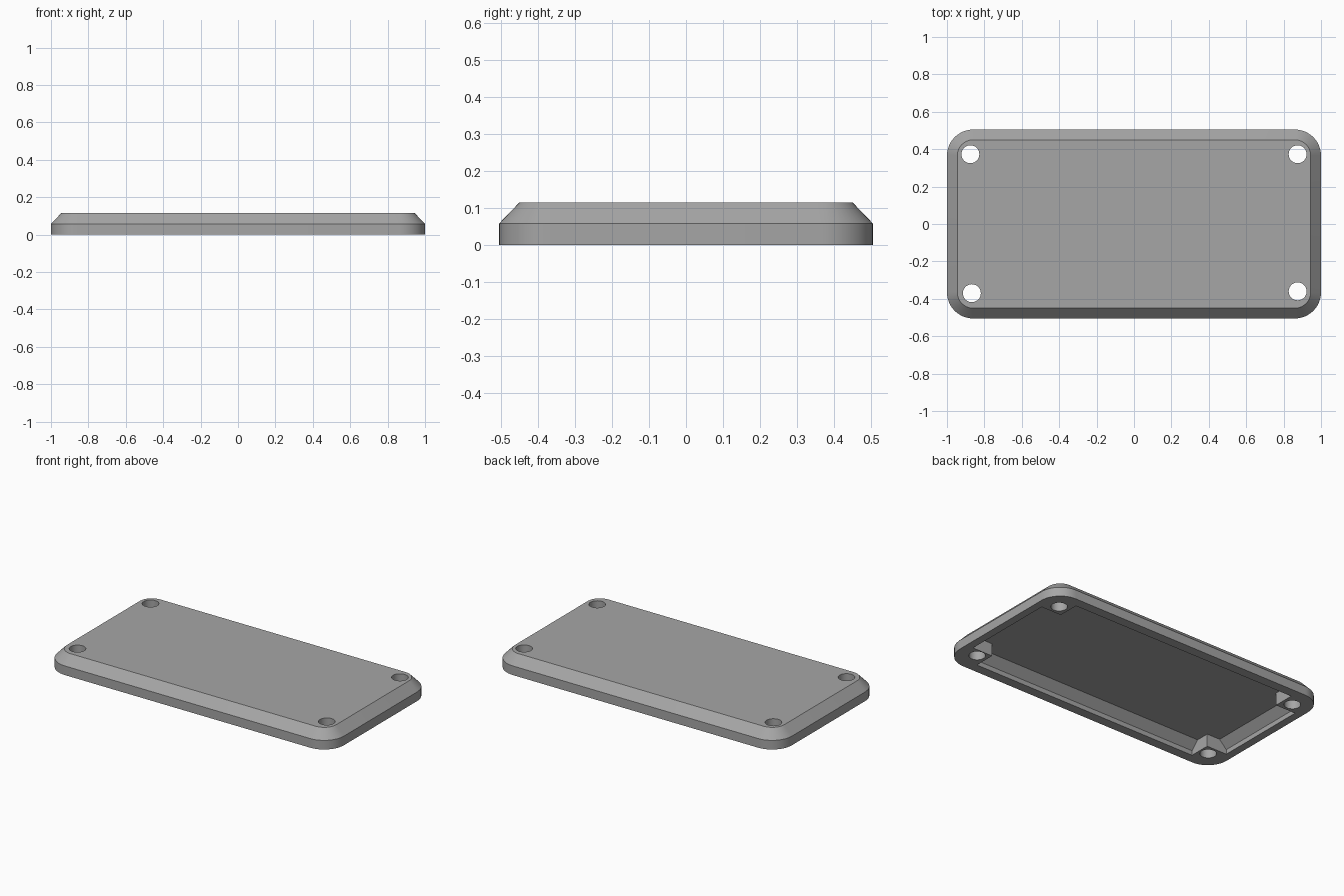
import bpy, bmesh, math

if "Cube" in bpy.data.objects:
    bpy.data.objects.remove(bpy.data.objects["Cube"])

grey = bpy.data.materials.new("mid grey")
grey.diffuse_color = (0.38, 0.38, 0.38, 1)
grey.use_nodes = True
grey.node_tree.nodes["Principled BSDF"].inputs["Base Color"].default_value = grey.diffuse_color


def add_object(name, bm):
    mesh = bpy.data.meshes.new(name)
    bmesh.ops.recalc_face_normals(bm, faces=bm.faces)
    bm.to_mesh(mesh)
    bm.free()
    mesh.materials.append(grey)
    obj = bpy.data.objects.new(name, mesh)
    bpy.context.collection.objects.link(obj)
    return obj


def outline(hx, hy, r, steps):
    """Rounded rectangle; a radius of zero gives a plain rectangle."""
    pts = []
    for q, (sx, sy) in enumerate([(1, 1), (-1, 1), (-1, -1), (1, -1)]):
        for i in range(steps + 1):
            a = (q + (i / steps if steps else 0)) * math.pi / 2
            pts.append((sx * (hx - r) + r * math.cos(a),
                        sy * (hy - r) + r * math.sin(a)))
    return pts


def loft(name, levels, steps):
    """Stack outlines (half x, half y, radius, z) into a closed solid."""
    bm = bmesh.new()
    rings = [[bm.verts.new((x, y, z)) for x, y in outline(hx, hy, r, steps)]
             for hx, hy, r, z in levels]
    for low, high in zip(rings, rings[1:]):
        n = len(low)
        for i in range(n):
            j = (i + 1) % n
            bm.faces.new((low[i], low[j], high[j], high[i]))
    bm.faces.new(rings[0])
    bm.faces.new(rings[-1])
    return add_object(name, bm)


def subtract(target, cutter):
    cutter.hide_render = True
    mod = target.modifiers.new("cut", 'BOOLEAN')
    mod.operation = 'DIFFERENCE'
    mod.solver = 'EXACT'
    mod.object = cutter
    bpy.context.view_layer.objects.active = target
    bpy.ops.object.modifier_apply(modifier=mod.name)
    bpy.data.objects.remove(cutter)


# Outer shell with rounded corners and chamfered top edge
cover = loft("cover", [(1, 0.505, 0.14, 0), (1, 0.505, 0.14, 0.058),
                       (0.945, 0.45, 0.085, 0.115)], 12)

# Hollow underside, following the outer chamfer
cavity = loft("cavity", [(0.95, 0.443, 0, -0.05), (0.95, 0.443, 0, 0.03),
                         (0.90, 0.393, 0, 0.08)], 0)

# Square corner bosses are kept solid by trimming the cavity
bm = bmesh.new()
for sx in (-1, 1):
    for sy in (-1, 1):
        box = bmesh.ops.create_cube(bm, size=1)["verts"]
        bmesh.ops.scale(bm, verts=box, vec=(0.3, 0.3, 0.4))
        bmesh.ops.translate(bm, verts=box, vec=(sx * 0.957, sy * 0.457, 0))
subtract(cavity, add_object("boss_blocks", bm))
subtract(cover, cavity)

# Screw holes through the corners
bm = bmesh.new()
for x, y in [(-0.875, 0.373), (0.875, 0.373), (-0.867, -0.37), (0.875, -0.36)]:
    rod = bmesh.ops.create_cone(bm, cap_ends=True, segments=32, radius1=0.048,
                                radius2=0.048, depth=0.5)["verts"]
    bmesh.ops.translate(bm, verts=rod, vec=(x, y, 0))
subtract(cover, add_object("screw_holes", bm))

# Smooth the corners and holes, keep the edges sharp
bpy.ops.object.select_all(action='DESELECT')
cover.select_set(True)
bpy.context.view_layer.objects.active = cover
bpy.ops.object.shade_smooth_by_angle(angle=math.radians(30))
